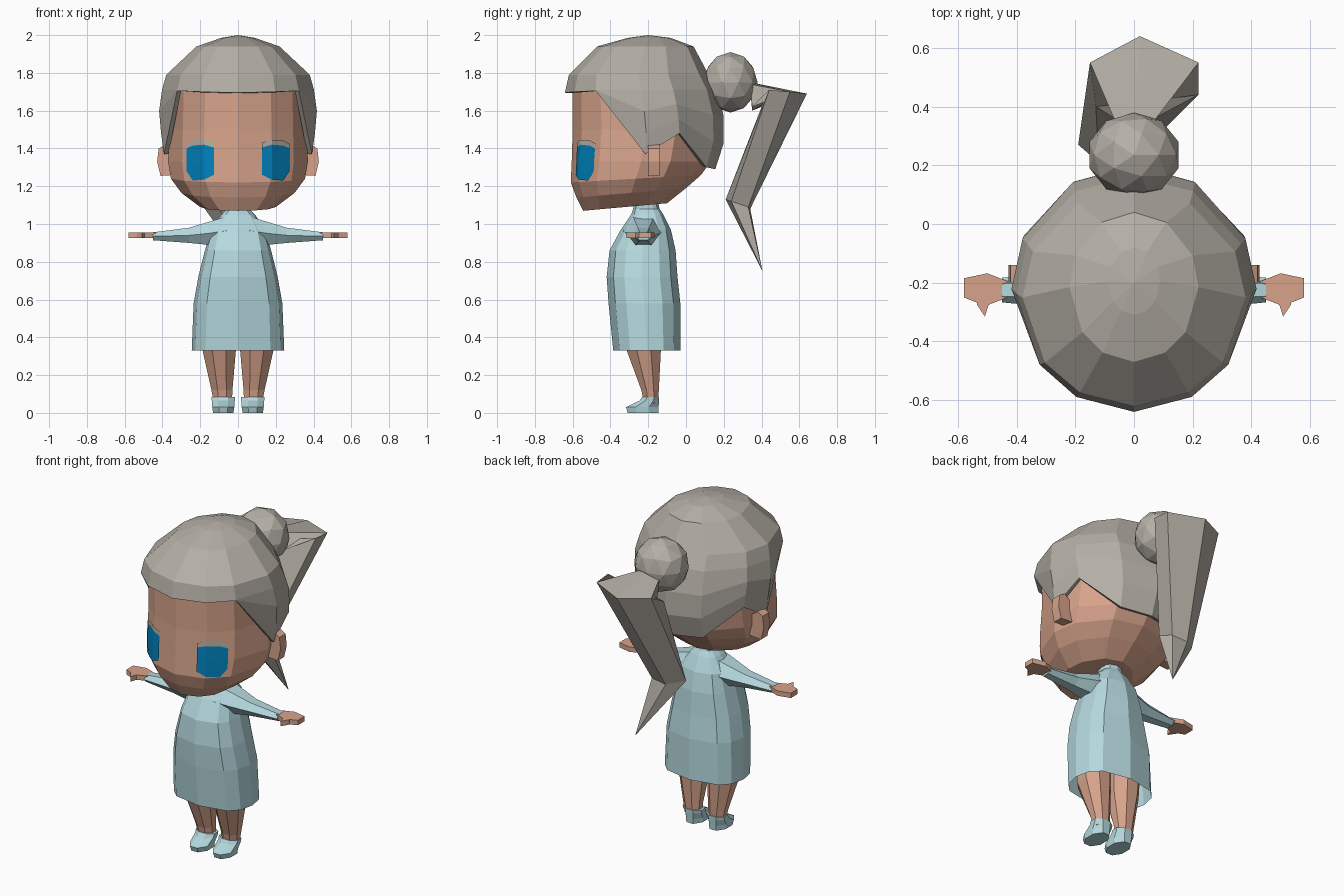
import bpy, bmesh, math
from mathutils import Vector
from mathutils.bvhtree import BVHTree

if "Cube" in bpy.data.objects:
    bpy.data.objects.remove(bpy.data.objects["Cube"])


def material(name, rgb):
    m = bpy.data.materials.new(name)
    m.diffuse_color = (*rgb, 1)
    m.use_nodes = True
    m.node_tree.nodes["Principled BSDF"].inputs["Base Color"].default_value = m.diffuse_color
    return m


SKIN = material("skin", (0.68, 0.37, 0.26))
HAIR = material("grey hair", (0.46, 0.43, 0.38))
CLOTH = material("pale blue cloth", (0.46, 0.69, 0.73))
BLUE = material("eye blue", (0.0, 0.22, 0.51))


def finish(name, bm, mat):
    bmesh.ops.remove_doubles(bm, verts=bm.verts, dist=1e-4)
    bmesh.ops.recalc_face_normals(bm, faces=bm.faces)
    me = bpy.data.meshes.new(name)
    bm.to_mesh(me)
    bm.free()
    me.materials.append(mat)
    ob = bpy.data.objects.new(name, me)
    bpy.context.collection.objects.link(ob)
    return ob


def loft(name, rings, mat, start=True, end=True, closed=True):
    """Skin a list of equal-length point rings; rings may be capped."""
    bm = bmesh.new()
    vs = [[bm.verts.new(p) for p in r] for r in rings]
    n = len(vs[0])
    for a, b in zip(vs, vs[1:]):
        for i in range(n if closed else n - 1):
            j = (i + 1) % n
            bm.faces.new((a[i], a[j], b[j], b[i]))
    if start:
        bm.faces.new(vs[0])
    if end:
        bm.faces.new(vs[-1])
    return finish(name, bm, mat)


def prism(name, pts, offset, mat):
    off = Vector(offset)
    return loft(name, [[Vector(p) for p in pts], [Vector(p) + off for p in pts]], mat)


def ellipse(rx, yf, yb, zf, zb, angles, cx=0, p=1.0):
    """Ring around z; front and back may lie at different heights; p<1 is boxier."""
    out = []
    for a in angles:
        s, c = math.sin(math.radians(a)), math.cos(math.radians(a))
        s, c = math.copysign(abs(s) ** p, s), math.copysign(abs(c) ** p, c)
        t = (1 - c) / 2
        out.append(Vector((cx + rx * s, yf + (yb - yf) * t, zf + (zb - zf) * t)))
    return out


def interp(z, table):
    for a, b in zip(table, table[1:]):
        if b[0] <= z <= a[0]:
            t = (a[0] - z) / (a[0] - b[0])
            return [u + (v - u) * t for u, v in zip(a, b)][1:]
    return table[-1][1:]


HALF = [0, 29, 53, 90, 115, 150, 180]
HEAD_ANG = HALF + [360 - a for a in HALF[-2:0:-1]]
OCT = [22.5 + 45 * i for i in range(8)]

# Head: tilted rings from chin to hidden crown
head = loft("head", [ellipse(*r, HEAD_ANG) for r in [
    (0.20, -0.545, -0.10, 1.07, 1.11),
    (0.30, -0.58, 0.00, 1.14, 1.19),
    (0.355, -0.61, 0.08, 1.22, 1.26),
    (0.37, -0.605, 0.13, 1.33, 1.33),
    (0.365, -0.60, 0.17, 1.50, 1.50),
    (0.36, -0.60, 0.13, 1.74, 1.72),
    (0.22, -0.42, -0.02, 1.86, 1.86)]], SKIN)

# Hair cap: lower edge height varies around the head
TABLE = [(1.985, 0.09, -0.31, -0.08), (1.94, 0.22, -0.47, 0.04),
         (1.79, 0.38, -0.62, 0.12), (1.70, 0.405, -0.64, 0.17),
         (1.63, 0.42, -0.64, 0.19), (1.50, 0.41, -0.63, 0.21),
         (1.36, 0.39, -0.62, 0.19), (1.28, 0.37, -0.60, 0.15)]
EDGE = dict(zip(HALF, [1.695, 1.70, 1.705, 1.37, 1.48, 1.30, 1.29]))
rings = [[Vector((0, -0.2, 2.0))] * 12]
for z0, drop in ((1.985, 0), (1.94, 0), (1.79, 0), (1.71, 0), (1.71, .33), (1.71, .67), (1.71, 1)):
    ring = []
    for a in HEAD_ANG:
        z = z0 + (EDGE[min(a, 360 - a)] - z0) * drop
        rx, yf, yb = interp(z, TABLE)
        ring += ellipse(rx, yf, yb, z, z, [a])
    rings.append(ring)
hair = loft("hair_cap", rings, HAIR, False, False)
mod = hair.modifiers.new("thickness", 'SOLIDIFY')
mod.thickness, mod.offset = 0.025, -1

# Bun
bm = bmesh.new()
bmesh.ops.create_icosphere(bm, subdivisions=2, radius=0.16)
for v in bm.verts:
    v.co = Vector((v.co.x, v.co.y * 0.9 + 0.235, v.co.z + 1.75))
finish("hair_bun", bm, HAIR)

# Ponytail: flares out, bends, ends in a point
loft("ponytail", [
    [(-.06, .34, 1.72), (0, .34, 1.75), (.06, .34, 1.74), (.05, .35, 1.62), (-.05, .35, 1.60)],
    [(-.15, .55, 1.70), (.02, .64, 1.69), (.22, .55, 1.70), (.22, .44, 1.71), (-.13, .40, 1.62)],
    [(-.19, .27, 1.10), (-.10, .34, 1.08), (.0, .33, 1.09), (.02, .24, 1.12), (-.12, .21, 1.13)],
    [(.06, .405, .75)] * 5], HAIR, True, False)

# Dress: open hem, up to the collar
DRESS_ANG = [0, 40, 65, 90, 115, 140, 180, 220, 245, 270, 295, 320]
loft("dress", [ellipse(rx, yf, yb, z, z, DRESS_ANG, p=0.8) for rx, yf, yb, z in [
    (0.245, -0.385, -0.03, 0.33), (0.235, -0.41, -0.03, 0.58),
    (0.21, -0.42, -0.045, 0.72), (0.175, -0.405, -0.055, 0.86),
    (0.145, -0.345, -0.08, 0.97), (0.09, -0.29, -0.12, 1.05),
    (0.06, -0.28, -0.14, 1.08), (0.06, -0.27, -0.15, 1.13)]], CLOTH, False, True)

bvh = BVHTree.FromPolygons([v.co for v in head.data.vertices],
                           [p.vertices[:] for p in head.data.polygons])


def on_face(x, z):
    hit = bvh.ray_cast(Vector((x, -2, z)), Vector((0, 1, 0)))[0]
    return hit + Vector((0, -0.008, 0))


for side, s in (("left", 1), ("right", -1)):
    # Eye and lid plates laid on the face
    cols = [(.128, 1.405, 1.26), (.18, 1.42, 1.235), (.24, 1.415, 1.23), (.272, 1.40, 1.28)]
    loft(side + "_eye", [[on_face(s * x, t + (b - t) * k) for k in (0, .5, 1)]
                         for x, t, b in cols], BLUE, False, False, False)
    loft(side + "_eyelid", [[on_face(s * x, t + d) for d in (.026, 0)]
                            for x, t, b in cols], HAIR, False, False, False)

    # Ear
    prism(side + "_ear", [(s * x, -.20, z) for x, z in (
        (.33, 1.26), (.41, 1.255), (.428, 1.33), (.42, 1.40), (.385, 1.42), (.33, 1.38))],
        (0, .06, 0), SKIN)

    # Sleeve
    loft(side + "_sleeve", [[(s * x, -.225 + ry * math.cos(a * math.pi / 3),
                              z + rz * math.sin(a * math.pi / 3) / .866) for a in range(6)]
                            for x, z, ry, rz in [(.06, .965, .11, .075), (.16, .95, .085, .06),
                                                 (.26, .94, .06, .04), (.45, .935, .042, .021)]], CLOTH)

    # Hand with thumb
    prism(side + "_hand", [(s * x, y, .925) for x, y in (
        (.43, -.25), (.43, -.195), (.50, -.168), (.58, -.185), (.58, -.25), (.535, -.268),
        (.535, -.275), (.508, -.315), (.495, -.275))], (0, 0, .03), SKIN)

    # Leg
    loft(side + "_leg", [ellipse(rx, yf, yb, z, z, OCT, s * cx) for cx, rx, yf, yb, z in [
        (.08, .052, -.225, -.145, .05), (.085, .06, -.24, -.14, .12),
        (.10, .097, -.325, -.125, .34), (.105, .10, -.33, -.12, .48)]], SKIN)

    # Shoe
    loft(side + "_shoe", [ellipse(rx, yf, yb, z, z, OCT, s * .078) for rx, yf, yb, z in [
        (.058, -.315, -.14, 0), (.063, -.325, -.138, .03),
        (.066, -.25, -.138, .065), (.068, -.235, -.138, .085)]], CLOTH)
